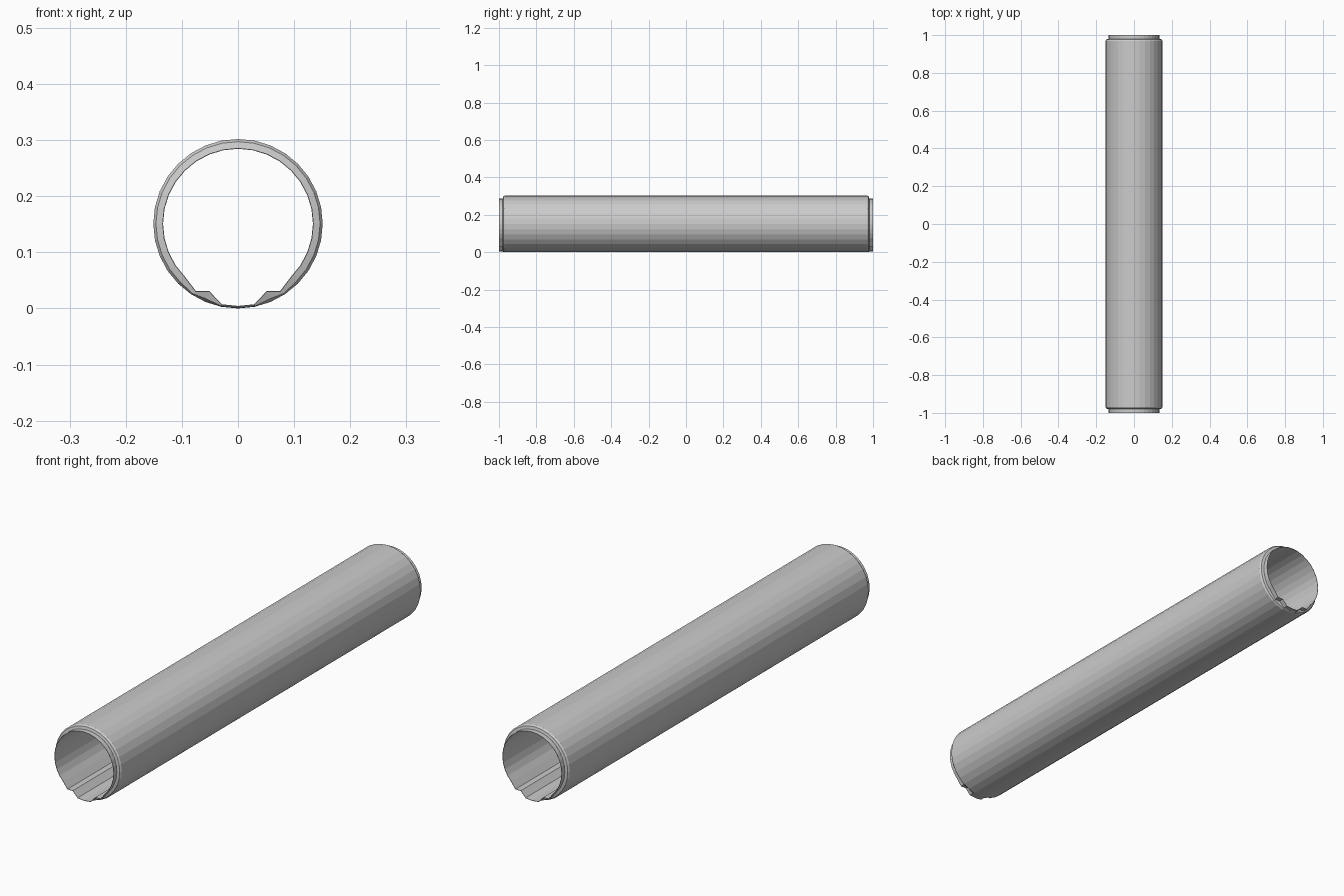
import bpy, bmesh
from math import sin, cos, tau

if "Cube" in bpy.data.objects:
    bpy.data.objects.remove(bpy.data.objects["Cube"])

SIDES = 32
R_OUT, R_IN, CZ = 0.151, 0.1335, 0.151

# Outer circle and bore, both counted from the lowest point
outer = [(R_OUT * sin(tau * i / SIDES), -R_OUT * cos(tau * i / SIDES)) for i in range(SIDES)]
bore = [(x * R_IN / R_OUT, z * R_IN / R_OUT) for x, z in outer]

# Drain channel with a flat ledge on each side along the bottom of the bore
channel = [(0, -0.1465), (0.029, -0.1435), (0.051, -0.120), (0.075, -0.120)]
for i, (x, z) in enumerate(channel):
    bore[i] = (x, z)
    bore[-i % SIDES] = (-x, z)

# Thin end collar follows the bore, the shoulder lies between collar and outside
collar = [(x * 1.012, z * 1.012) for x, z in bore]
shoulder = [(a[0] * 0.3 + b[0] * 0.7, a[1] * 0.3 + b[1] * 0.7) for a, b in zip(collar, outer)]

half = [(1.0, bore), (1.0, collar), (0.98, collar), (0.977, shoulder), (0.97, outer)]
sections = [(-y, p) for y, p in half] + half[::-1]

# Join the sections into one closed tube
bm = bmesh.new()
loops = [[bm.verts.new((x, y, z + CZ)) for x, z in p] for y, p in sections]
for a, b in zip(loops, loops[1:] + loops[:1]):
    for i in range(SIDES):
        j = (i + 1) % SIDES
        bm.faces.new((a[i], a[j], b[j], b[i]))
bmesh.ops.recalc_face_normals(bm, faces=bm.faces)
mesh = bpy.data.meshes.new("drain_pipe")
bm.to_mesh(mesh)
bm.free()
pipe = bpy.data.objects.new("drain_pipe", mesh)
bpy.context.collection.objects.link(pipe)
